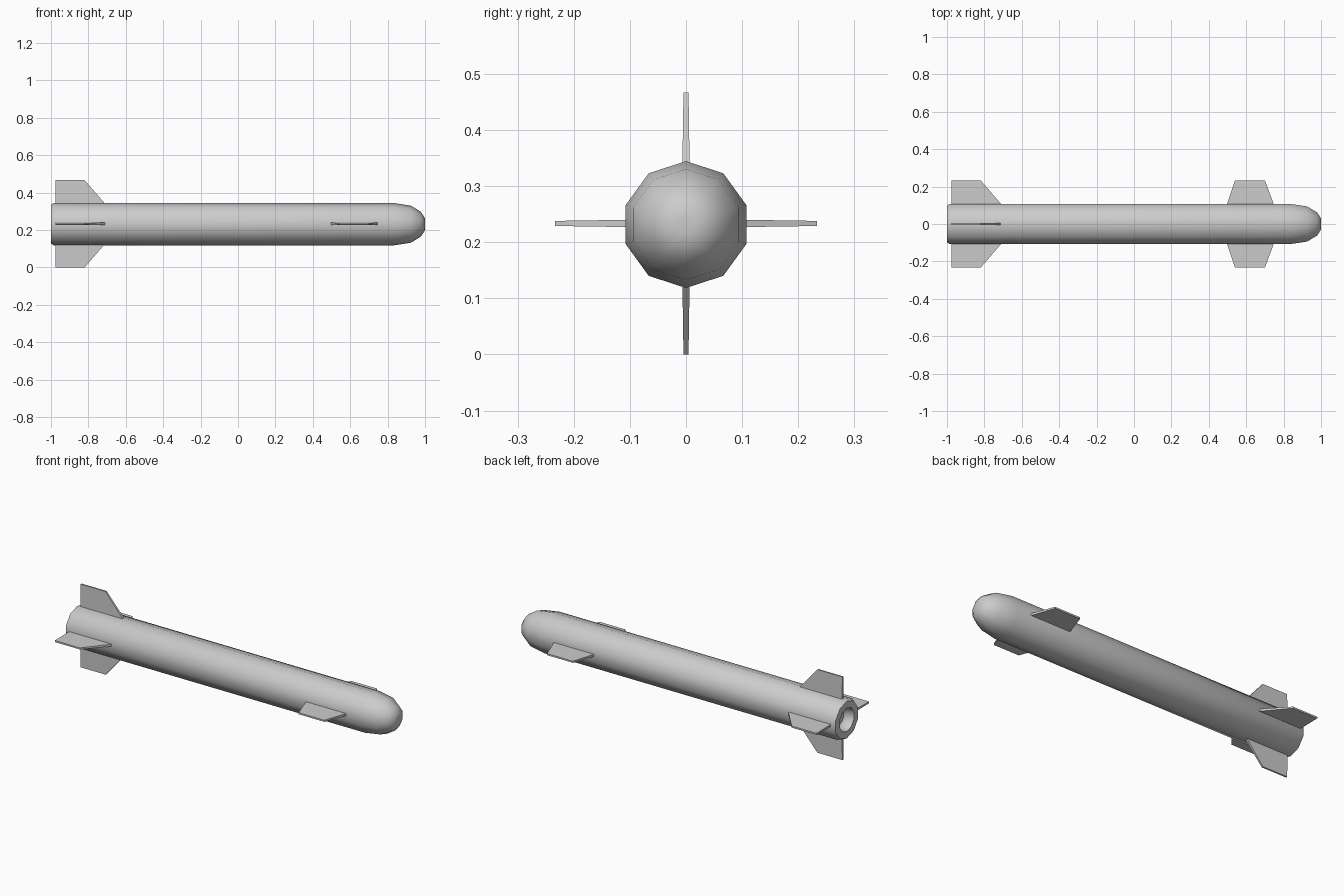
import bpy, bmesh
from math import sin, cos, pi, radians
from mathutils import Matrix, Vector

if "Cube" in bpy.data.objects:
    bpy.data.objects.remove(bpy.data.objects["Cube"])

SIDES = 10
BODY_Z, FIN_Z = 0.2315, 0.2335


def finish(name, bm, smooth=False):
    bmesh.ops.recalc_face_normals(bm, faces=bm.faces)
    mesh = bpy.data.meshes.new(name)
    bm.to_mesh(mesh)
    bm.free()
    obj = bpy.data.objects.new(name, mesh)
    bpy.context.collection.objects.link(obj)
    if smooth:
        bpy.ops.object.select_all(action='DESELECT')
        bpy.context.view_layer.objects.active = obj
        obj.select_set(True)
        bpy.ops.object.shade_smooth_by_angle(angle=radians(40))
    return obj


def lathe(name, profile):
    """Revolve (x, radius) points around the body axis, closing both ends."""
    bm = bmesh.new()
    rings = []
    for x, r in profile:
        rings.append([bm.verts.new((x, r * sin(2 * pi * i / SIDES),
                                    BODY_Z + r * cos(2 * pi * i / SIDES)))
                      for i in range(SIDES)])
    for a, b in zip(rings, rings[1:]):
        for i in range(SIDES):
            j = (i + 1) % SIDES
            bm.faces.new((a[i], a[j], b[j], b[i]))
    bm.faces.new(rings[0])
    bm.faces.new(rings[-1])
    return finish(name, bm, smooth=True)


def fin(name, outline, angle, root_t=0.0065, tip_t=0.0045):
    """Tapered plate from (x, radius) outline; first two points are the root."""
    bm = bmesh.new()
    rot = Matrix.Rotation(angle, 3, 'X')
    sides = []
    for s in (-1, 1):
        loop = []
        for k, (x, r) in enumerate(outline):
            t = s * (root_t if k in (0, 3) else tip_t)
            loop.append(bm.verts.new(rot @ Vector((x, t, r)) + Vector((0, 0, FIN_Z))))
        sides.append(loop)
    a, b = sides
    bm.faces.new(a)
    bm.faces.new(b)
    for i in range(4):
        j = (i + 1) % 4
        bm.faces.new((a[i], a[j], b[j], b[i]))
    return finish(name, bm)


# Body with recessed exhaust at the tail and rounded nose
lathe("body", [
    (-0.95, 0.045), (-0.965, 0.06), (-1.0, 0.066), (-1.0, 0.104), (-0.985, 0.113),
    (0.835, 0.113), (0.925, 0.099), (0.978, 0.066), (0.998, 0.036), (1.0, 0.012),
])

# Four tail fins
tail = [(-0.975, 0.104), (-0.975, 0.2335), (-0.82, 0.2335), (-0.708, 0.104)]
for n, side in enumerate(("top", "left", "bottom", "right")):
    fin("tail_fin_" + side, tail, n * pi / 2)

# Two forward wings
wing = [(0.497, 0.104), (0.54, 0.2335), (0.70, 0.2335), (0.748, 0.104)]
for side, angle in (("left", pi / 2), ("right", -pi / 2)):
    fin("forward_wing_" + side, wing, angle)
